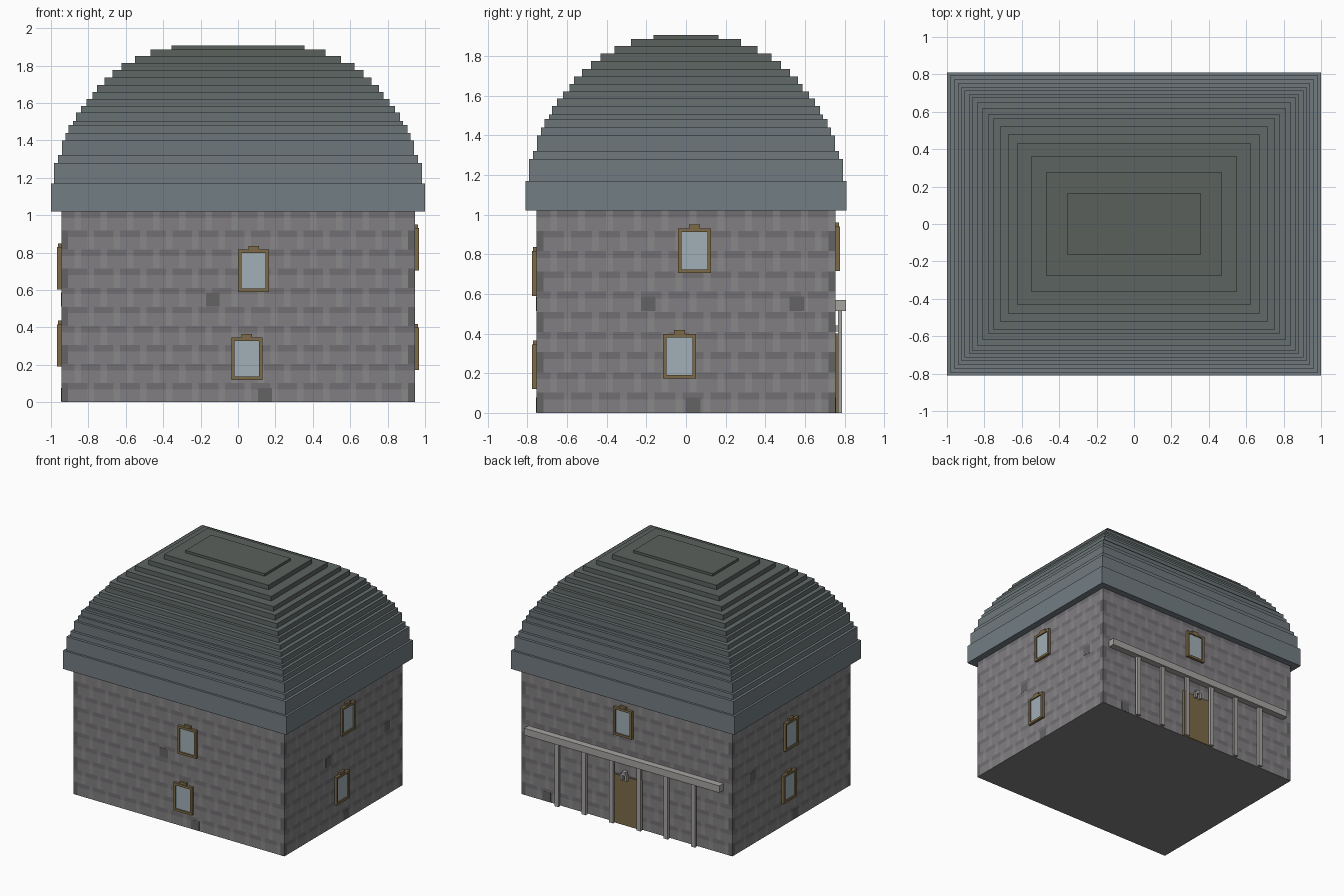
import bpy, bmesh

if "Cube" in bpy.data.objects:
    bpy.data.objects.remove(bpy.data.objects["Cube"])

W, D, H = 0.945, 0.755, 1.02      # wall half width, half depth, height


def material(name, r, g, b):
    m = bpy.data.materials.new(name)
    m.diffuse_color = tuple((c / 255) ** 2.2 for c in (r, g, b)) + (1,)
    m.use_nodes = True
    m.node_tree.nodes["Principled BSDF"].inputs["Base Color"].default_value = m.diffuse_color
    return m


STONE = material("stone", 128, 126, 128)
LIGHT = material("stone_light", 137, 135, 136)
DARK = material("stone_dark", 112, 110, 113)
BLOCK = material("stone_block", 100, 99, 101)
WOOD = material("wood", 124, 106, 74)
GLASS = material("glass", 160, 174, 181)
PALE = material("pale_stone", 165, 163, 160)


def finish(name, bm, mats):
    me = bpy.data.meshes.new(name)
    bm.to_mesh(me)
    bm.free()
    for m in mats:
        me.materials.append(m)
    ob = bpy.data.objects.new(name, me)
    bpy.context.collection.objects.link(ob)
    return ob


def add_box(bm, lo, hi):
    verts = bmesh.ops.create_cube(bm, size=1)["verts"]
    for v in verts:
        v.co = [lo[i] if v.co[i] < 0 else hi[i] for i in range(3)]


def panels(name, side, boxes, mat):
    """Boxes on one wall: u range along it, z range, outward depth range."""
    bm = bmesh.new()
    for u0, u1, z0, z1, d0, d1 in boxes:
        if side in ("front", "back"):
            s = -1 if side == "front" else 1
            a, b = sorted((s * (D + d0), s * (D + d1)))
            add_box(bm, (u0, a, z0), (u1, b, z1))
        else:
            s = -1 if side == "left" else 1
            a, b = sorted((s * (W + d0), s * (W + d1)))
            add_box(bm, (a, u0, z0), (b, u1, z1))
    return finish(name, bm, [mat])


# Walls: a closed shell of small cells coloured as staggered stone courses
bm = bmesh.new()
corners = [(-W, -D), (W, -D), (W, D), (-W, D)]
ROWS = 30
for k in range(4):
    (xa, ya), (xb, yb) = corners[k], corners[(k + 1) % 4]
    cols = 54 if k % 2 == 0 else 43
    grid = [[bm.verts.new((xa + (xb - xa) * c / cols, ya + (yb - ya) * c / cols,
                           H * r / ROWS)) for c in range(cols + 1)]
            for r in range(ROWS + 1)]
    for r in range(ROWS):
        course = r // 3
        for c in range(cols):
            f = bm.faces.new((grid[r][c], grid[r][c + 1],
                              grid[r + 1][c + 1], grid[r + 1][c]))
            joint = (c + 2 * course) % 4 == 0
            if r % 3 == 2:
                f.material_index = 0 if joint else 2
            elif joint:
                f.material_index = 1
            if min(c, cols - 1 - c) == 0 and course % 2 == 0:
                f.material_index = 3
bm.faces.new([bm.verts.new((x, y, 0)) for x, y in reversed(corners)])
finish("walls", bm, [STONE, LIGHT, DARK, BLOCK])

# Odd darker stones lying flush in the walls
stones = {"front": [(-.135, .55), (.145, .04)],
          "right": [(-.19, .55), (.56, .55), (.035, .04)],
          "left": [(.495, .55), (-.05, .04)],
          "back": [(.72, .04)]}
for side, spots in stones.items():
    panels("dark_stones_" + side, side,
           [(u - .037, u + .037, max(z - .037, 0), z + .037, -.01, .0015)
            for u, z in spots], BLOCK)

# Roof: stepped dome of stacked slabs (half width, top height)
steps = [(1.0, 1.17), (.983, 1.28), (.962, 1.322), (.942, 1.40), (.922, 1.44),
         (.905, 1.483), (.882, 1.505), (.865, 1.548), (.84, 1.585),
         (.81, 1.622), (.777, 1.66), (.755, 1.697), (.715, 1.735),
         (.67, 1.776), (.622, 1.813), (.55, 1.85), (.468, 1.887), (.355, 1.907)]
bm = bmesh.new()
roof_mats = []
z = H
for i, (x, top) in enumerate(steps):
    t = i / (len(steps) - 1)
    roof_mats.append(material(f"slate_{i}", 114 - 24 * t, 124 - 28 * t, 129 - 37 * t))
    before = set(bm.faces)
    add_box(bm, (-x, .19 - x, z), (x, x - .19, top))
    for f in bm.faces:
        if f not in before:
            f.material_index = i
    z = top
finish("stepped_roof", bm, roof_mats)

# Windows: frame of four bars, a cap block and a pane
windows = [("front", .083, .59), ("front", .047, .12),
           ("right", .043, .705), ("right", -.033, .173),
           ("left", .02, .604), ("left", .045, .19), ("back", .027, .715)]
for i, (side, u, z) in enumerate(windows):
    a, b, top, t = u - .083, u + .083, z + .226, .018
    panels(f"window_frame_{side}_{i}", side,
           [(a, a + t, z, top, 0, .022), (b - t, b, z, top, 0, .022),
            (a + t, b - t, z, z + t, 0, .022),
            (a + t, b - t, top - t, top, 0, .022),
            (u - .028, u + .028, top, top + .02, 0, .018)], WOOD)
    panels(f"window_pane_{side}_{i}", side,
           [(a + t, b - t, z + t, top - t, 0, .012)], GLASS)

# Back door with jambs and a small pale bracket
panels("door", "back", [(-.12, .13, 0, .395, 0, .012)], WOOD)
panels("door_jambs", "back", [(-.138, -.11, 0, .4, 0, .02),
                              (.115, .143, 0, .4, 0, .02)], WOOD)
panels("door_bracket", "back", [(-.02, 0, .37, .42, .012, .033),
                                (.02, .04, .37, .42, .012, .033),
                                (-.005, .025, .41, .44, 0, .033)], PALE)

# Porch beam and its six posts
panels("porch_beam", "back", [(-.865, .885, .514, .57, 0, .053)], PALE)
panels("porch_posts", "back",
       [(c - .018, c + .018, 0, .514, .013, .033)
        for c in (-.615 + .245 * i for i in range(6))], PALE)
